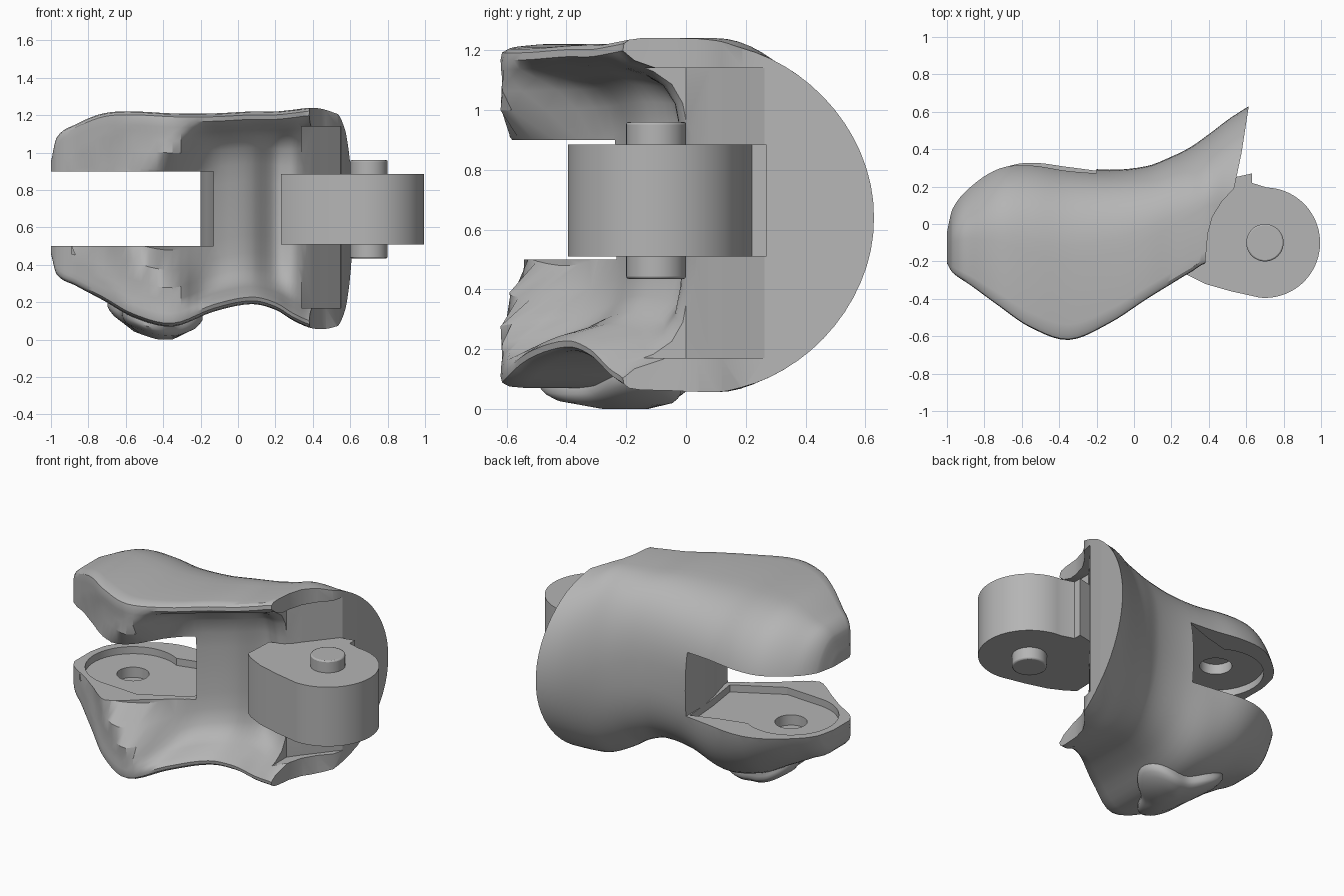
import bpy, bmesh, math
from math import sin, cos, pi, radians

cube = bpy.data.objects.get("Cube")
if cube:
    bpy.data.objects.remove(cube, do_unlink=True)

grey = bpy.data.materials.new("mid grey")
grey.use_nodes = True
tone = (0.46, 0.46, 0.46, 1)
grey.diffuse_color = tone
grey.node_tree.nodes["Principled BSDF"].inputs["Base Color"].default_value = tone


def skin(name, rings):
    """Closed solid through a row of equal-length rings, capped at both ends."""
    bm = bmesh.new()
    rows = [[bm.verts.new(p) for p in ring] for ring in rings]
    for a, b in zip(rows, rows[1:]):
        for i in range(len(a)):
            j = (i + 1) % len(a)
            bm.faces.new((a[i], a[j], b[j], b[i]))
    bm.faces.new(rows[0][::-1])
    bm.faces.new(rows[-1])
    bmesh.ops.recalc_face_normals(bm, faces=bm.faces)
    mesh = bpy.data.meshes.new(name)
    bm.to_mesh(mesh)
    bm.free()
    mesh.materials.append(grey)
    obj = bpy.data.objects.new(name, mesh)
    bpy.context.collection.objects.link(obj)
    return obj


def prism(name, plan, low, high):
    return skin(name, [[(x, y, z) for x, y in plan] for z in (low, high)])


def arc(cx, cy, r, start=0, end=360, steps=48):
    full = end - start == 360
    return [(cx + r * cos(a), cy + r * sin(a)) for a in
            (radians(start + (end - start) * i / (steps if full else steps - 1))
             for i in range(steps))]


def select(obj):
    bpy.ops.object.select_all(action='DESELECT')
    bpy.context.view_layer.objects.active = obj
    obj.select_set(True)


def carve(obj, cutter):
    cutter.hide_render = True
    mod = obj.modifiers.new("carve", 'BOOLEAN')
    mod.operation, mod.solver, mod.object = 'DIFFERENCE', 'EXACT', cutter
    select(obj)
    bpy.ops.object.modifier_apply(modifier=mod.name)
    bpy.data.objects.remove(cutter, do_unlink=True)


def smooth(obj, angle=32):
    select(obj)
    bpy.ops.object.shade_smooth_by_angle(angle=radians(angle))


# Shell stations: x, front y, back y, top z, bottom z, channel floor y, back roundness
stations = [
    (-1.0, -.21, .00, .95, .46, -.21, 2),
    (-.97, -.26, .11, 1.08, .35, -.25, 2),
    (-.87, -.33, .23, 1.15, .29, -.32, 2),
    (-.72, -.44, .32, 1.21, .21, -.43, 2.2),
    (-.56, -.55, .34, 1.22, .12, -.54, 2.4),
    (-.35, -.62, .31, 1.21, .07, -.39, 2.6),
    (-.13, -.53, .29, 1.21, .15, -.23, 2.6),
    (.07, -.40, .31, 1.22, .19, -.13, 2.5),
    (.20, -.32, .36, 1.22, .16, .00, 2.4),
    (.30, -.26, .41, 1.23, .10, -.01, 2.2),
    (.40, -.21, .48, 1.24, .06, .06, 2),
    (.52, -.30, .57, 1.22, .06, .10, 2),
    (.68, -.40, .67, 1.20, .08, .10, 2)]


def station(x):
    """Smooth interpolation of the station table."""
    k = next((i for i in range(len(stations) - 2) if x < stations[i + 1][0]),
             len(stations) - 2)
    p, q = stations[k], stations[k + 1]
    before, after = stations[max(k - 1, 0)], stations[min(k + 2, len(stations) - 1)]
    span = q[0] - p[0]
    t = (x - p[0]) / span
    out = []
    for c in range(1, len(p)):
        m0 = (q[c] - before[c]) / (q[0] - before[0]) * span
        m1 = (after[c] - p[c]) / (after[0] - p[0]) * span
        out.append((2*t**3 - 3*t*t + 1) * p[c] + (t**3 - 2*t*t + t) * m0
                   + (3*t*t - 2*t**3) * q[c] + (t**3 - t*t) * m1)
    return out


channel = [(0, 0), (.03, .15), (.06, .5), (.1, .75), (.16, .9), (.25, .97), (.35, 1)]
channel += [(1 - f, w) for f, w in reversed(channel)]


def depth(x, f):
    """Channel depth; the fork arms fill out towards the rims."""
    fade = min(max((-.1 - x) / .22, 0), 1)
    shift = 1.4 * max(.33 - min(f, 1 - f), 0) * fade
    s = station(max(x - shift, -1))
    return max(s[4] - s[0], 0)


def section(x):
    front, back, top, bottom, floor, n = station(x)
    mid, half = (top + bottom) / 2, (top - bottom) / 2
    yc = front + (back - front) * .45
    ring = []
    # rounded back
    for i in range(33):
        a = pi / 2 - pi * i / 32
        ring.append((x, yc + (back - yc) * max(cos(a), 0) ** (2 / n),
                     mid + half * math.copysign(abs(sin(a)) ** (2 / n), sin(a))))
    # rolled rims with the hollow channel between
    rim = [(.1, 0), (.035, .005), (.006, .018)]
    reach = (yc - front) / .5
    ring += [(x, front + d * reach, bottom + h) for d, h in rim]
    low, high = bottom + .038, top - .042
    ring += [(x, front + depth(x, f) * w, low + (high - low) * f) for f, w in channel]
    ring += [(x, front + d * reach, top - h) for d, h in reversed(rim)]
    return ring


xs = []
for a, b in zip(stations, stations[1:]):
    xs += [a[0] + (b[0] - a[0]) * i / 5 for i in range(5)]
shell = skin("finger_shell", [section(x) for x in xs + [stations[-1][0]]])

# Slanted end face, with a hollow behind the hinge
end_plan = [(.625, .8), (.612, .62), (.575, .38), (.535, .19), (.47, .12), (.42, .04),
            (.395, -.05), (.38, -.22), (.37, -.8), (1.3, -.8), (1.3, .8)]
carve(shell, prism("end_cutter", end_plan, -.2, 1.5))
hollow = [(.34, -.4), (.34, .0), (.4, .08), (.45, .14), (.548, .262), (.9, .262), (.9, -.4)]
carve(shell, prism("hollow_cutter", hollow, .17, 1.14))

# Fork slot, recessed cheeks and pin sockets
carve(shell, prism("slot_cutter", [(-1.3, -.9), (-.13, -.9), (-.13, -.2), (-.17, -.05),
                                   (-.2, .1), (-.2, .8), (-1.3, .8)], .5, .9))
cheek = arc(-.68, -.08, .275, 60, 270, 36) + [(-.45, -.37), (-.16, -.21),
                                             (-.19, .0), (-.21, .26), (-.38, .2)]
carve(shell, prism("cheek_cutter", cheek, .455, .945))
carve(shell, prism("socket_cutter", arc(-.68, -.08, .093), .39, 1.01))
smooth(shell)

# Knuckle with its mounting foot
foot = [(.63, .22), (.63, .27), (.54, .25), (.4, .08), (.33, .0), (.24, -.03),
        (.23, -.23), (.28, -.27), (.38, -.32), (.52, -.36)]
knuckle = prism("hinge_knuckle", arc(.7, -.1, .295, -95, 88, 40) + foot, .51, .885)
smooth(knuckle)

# Hinge pin
pin = prism("hinge_pin", arc(.7, -.1, .1), .435, .96)
bevel = pin.modifiers.new("edge", 'BEVEL')
bevel.width, bevel.segments, bevel.limit_method = .008, 2, 'ANGLE'
smooth(pin)

# Lobed grip pad under the lower fork arm
rings = []
for scale, drop in ((.95, -.12), (1, .0), (1, .02), (.95, .035), (.85, .05), (.4, .075)):
    ring = []
    for i in range(72):
        a = 2 * pi * i / 72
        r = scale * (1 + .22 * sin(3 * a + .6))
        x, y = -.46 + .23 * r * cos(a), -.2 + .24 * r * sin(a)
        ring.append((x, y, max(station(x)[3] - drop, 0)))
    rings.append(ring)
pad = skin("grip_pad", rings)
smooth(pad, 45)
